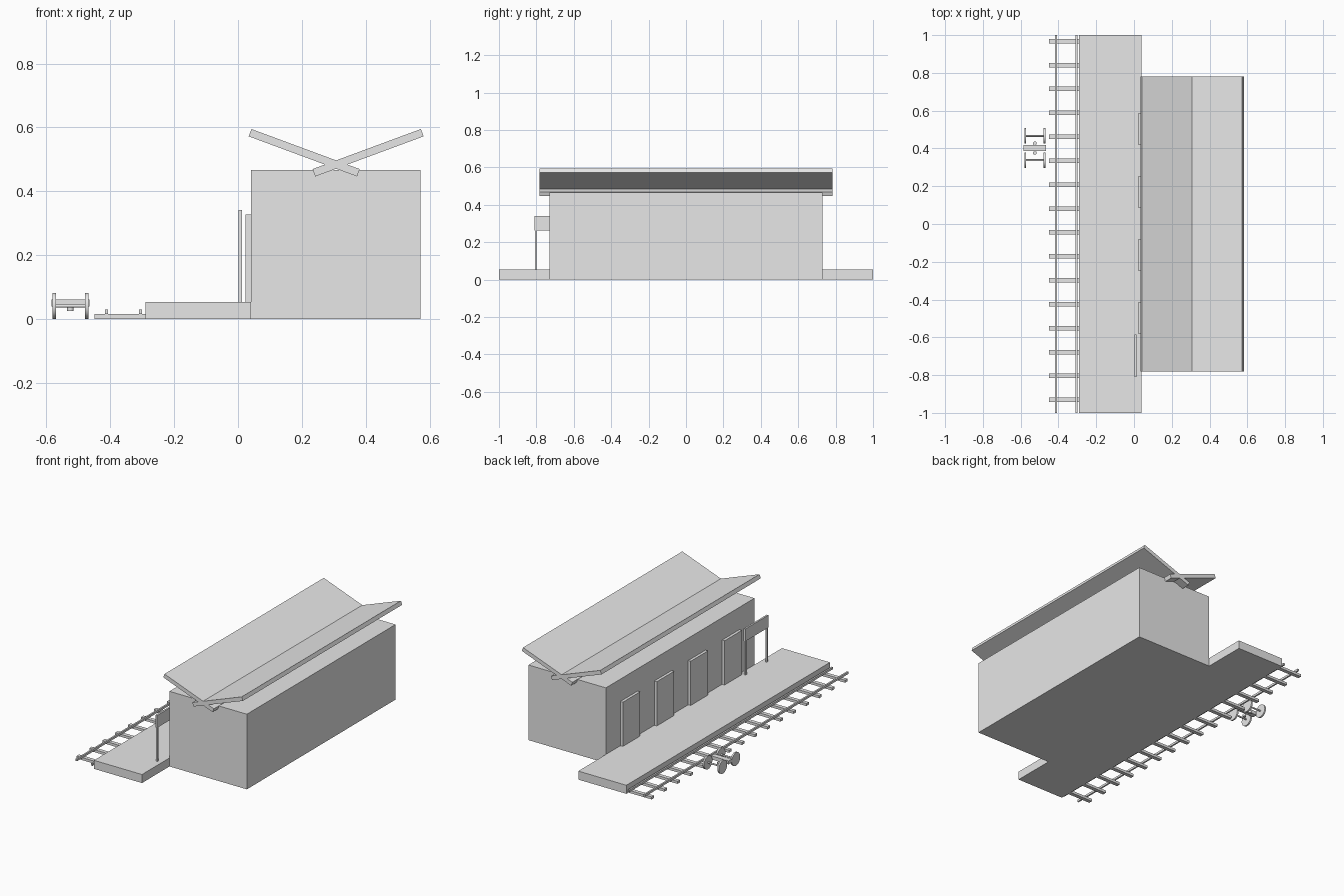
import bpy, math

if "Cube" in bpy.data.objects:
    bpy.data.objects.remove(bpy.data.objects["Cube"])

grey = bpy.data.materials.new("plain grey")
grey.diffuse_color = (0.8, 0.8, 0.8, 1)
grey.use_nodes = True
grey.node_tree.nodes["Principled BSDF"].inputs["Base Color"].default_value = grey.diffuse_color


def box(name, x, y, z, tilt=0):
    """Box from (min, max) ranges, optionally tilted about y."""
    bpy.ops.mesh.primitive_cube_add(
        size=1, location=[sum(r) / 2 for r in (x, y, z)], rotation=(0, tilt, 0))
    ob = bpy.context.object
    ob.name = name
    ob.scale = [r[1] - r[0] for r in (x, y, z)]
    bpy.ops.object.transform_apply(location=False, rotation=False, scale=True)
    ob.data.materials.append(grey)
    return ob


def cylinder(name, centre, radius, depth, along_x=False):
    bpy.ops.mesh.primitive_cylinder_add(
        vertices=24, radius=radius, depth=depth, location=centre,
        rotation=(0, math.pi / 2 if along_x else 0, 0))
    ob = bpy.context.object
    ob.name = name
    ob.data.materials.append(grey)
    bpy.ops.object.shade_smooth_by_angle(angle=math.radians(40))
    return ob


# Station building and platform
box("building", (0.04, 0.572), (-0.73, 0.73), (0, 0.467))
box("platform", (-0.29, 0.04), (-1, 1), (0, 0.053))

# Crossed butterfly roof
for name, s in (("roof_left", -1), ("roof_right", 1)):
    cx = 0.3075 + s * 0.1
    box(name, (cx - 0.181, cx + 0.181), (-0.782, 0.782), (0.5085, 0.533),
        tilt=-s * math.radians(20.3))

# Doors on the platform side
for i in range(4):
    cy = -0.497 + i * 0.333
    box("door", (0.023, 0.04), (cy - 0.085, cy + 0.085), (0.053, 0.328))

# Platform sign
box("sign_board", (0.0015, 0.0125), (-0.811, -0.585), (0.264, 0.341))
for cy in (-0.802, -0.594):
    box("sign_post", (0.002, 0.012), (cy - 0.006, cy + 0.006), (0.053, 0.264))

# Track
for cx in (-0.412, -0.305):
    box("rail", (cx - 0.005, cx + 0.005), (-1, 1), (0.0157, 0.029))
for i in range(16):
    cy = -0.931 + i * 0.1266
    box("sleeper", (-0.45, -0.29), (cy - 0.012, cy + 0.012), (0, 0.0157))

# Wheel truck beside the track
TX, TY = -0.525, 0.402
box("truck_beam", (TX - 0.06, TX + 0.06), (TY - 0.016, TY + 0.016), (0.039, 0.061))
for s in (-1, 1):
    cy = TY + s * 0.064
    cylinder("axle", (TX, cy, 0.041), 0.005, 0.11, along_x=True)
    cylinder("spring", (TX, TY + s * 0.025, 0.032), 0.01, 0.014)
    for side in (-1, 1):
        cylinder("wheel", (TX + side * 0.051, cy, 0.041), 0.041, 0.01, along_x=True)
